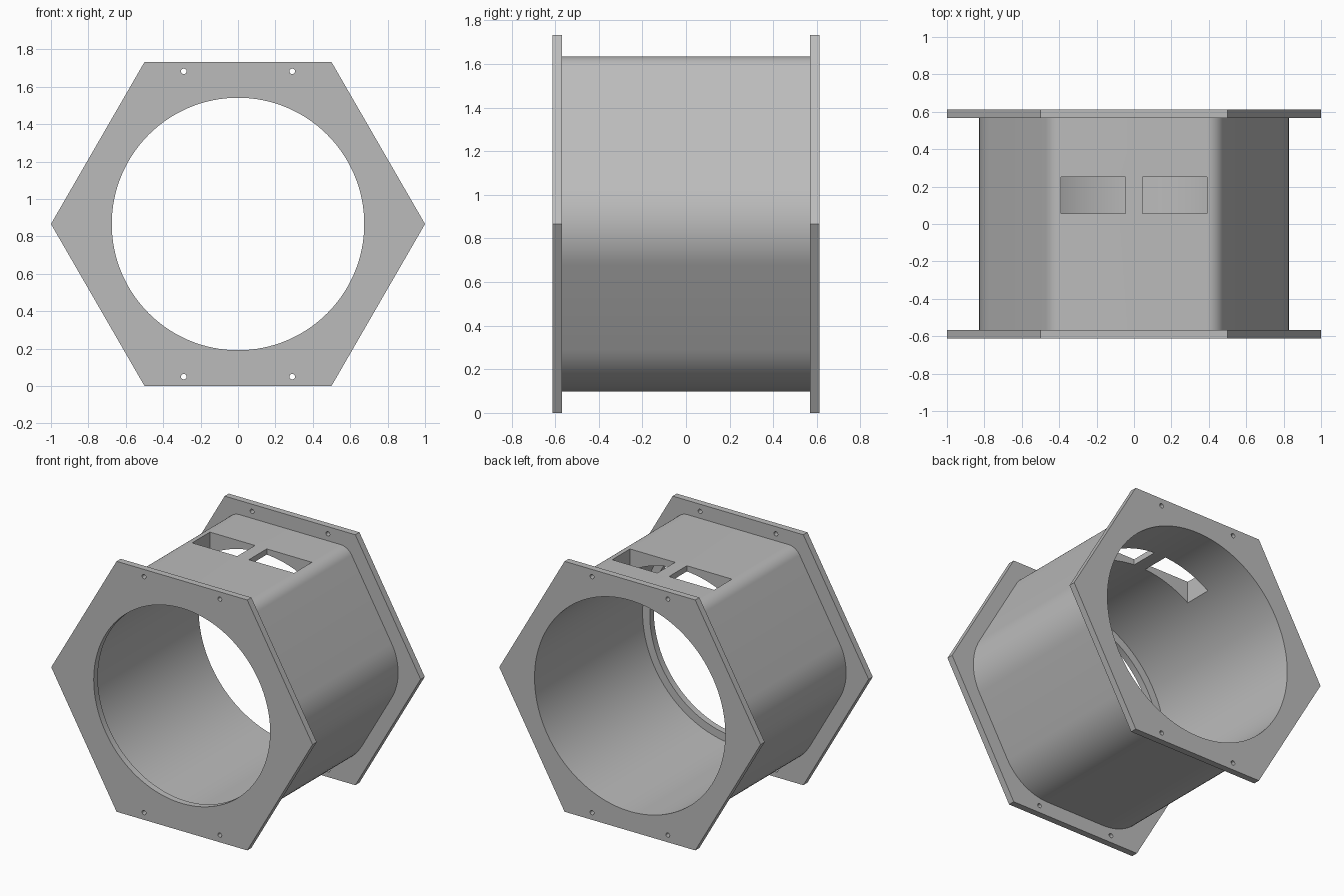
import bpy
import bmesh
from math import sin, cos, pi, radians
from mathutils import Vector

if "Cube" in bpy.data.objects:
    bpy.data.objects.remove(bpy.data.objects["Cube"])

MID = cos(pi / 6)          # height of the bore axis
END, INNER = 0.613, 0.568  # outer and inner faces of the flanges

grey = bpy.data.materials.new("plain grey")
grey.use_nodes = True
colour = (0.5, 0.5, 0.5, 1)
grey.diffuse_color = colour
grey.node_tree.nodes["Principled BSDF"].inputs["Base Color"].default_value = colour


def circle(radius, x=0, z=MID, count=128):
    return [(x + radius * cos(2 * pi * i / count), z + radius * sin(2 * pi * i / count))
            for i in range(count)]


def rounded_hexagon(apothem, radii, steps=12):
    """Hexagon outline whose corners have the given fillet radii."""
    points = []
    for i, r in enumerate(radii):
        angle = i * pi / 3
        centre = Vector((cos(angle), sin(angle))) * (apothem - r) / cos(pi / 6)
        for s in range(steps + 1):
            a = angle - pi / 6 + pi / 3 * s / steps
            points.append((centre.x + r * cos(a), MID + centre.y + r * sin(a)))
    return points


def prism(name, outline, y0, y1):
    """Extrude an x-z outline along y."""
    bm = bmesh.new()
    face = bm.faces.new([bm.verts.new((x, y0, z)) for x, z in outline])
    new = bmesh.ops.extrude_face_region(bm, geom=[face])["geom"]
    bmesh.ops.translate(bm, vec=(0, y1 - y0, 0),
                        verts=[v for v in new if isinstance(v, bmesh.types.BMVert)])
    bmesh.ops.recalc_face_normals(bm, faces=bm.faces)
    mesh = bpy.data.meshes.new(name)
    bm.to_mesh(mesh)
    bm.free()
    mesh.materials.append(grey)
    obj = bpy.data.objects.new(name, mesh)
    bpy.context.collection.objects.link(obj)
    return obj


def activate(obj):
    bpy.ops.object.select_all(action="DESELECT")
    obj.select_set(True)
    bpy.context.view_layer.objects.active = obj


def cut(obj, cutters):
    """Subtract every cutter, remove it, then smooth the curved walls."""
    activate(obj)
    for cutter in cutters:
        cutter.hide_render = True
        mod = obj.modifiers.new("cut", "BOOLEAN")
        mod.operation = "DIFFERENCE"
        mod.solver = "EXACT"
        mod.object = cutter
        bpy.ops.object.modifier_apply(modifier=mod.name)
        bpy.data.objects.remove(cutter)
    bpy.ops.object.shade_smooth_by_angle(angle=radians(25))


# Barrel: wide fillets at the sides and below, tight ones beside the top face
barrel = prism("barrel", rounded_hexagon(0.768, [0.38, 0.1, 0.1, 0.38, 0.38, 0.38]),
               -INNER, INNER)
cutters = [prism("bore_cutter", circle(0.73), -1, 1)]
# Two windows through the top wall
for x0, x1 in ((-0.39, -0.045), (0.045, 0.39)):
    cutters.append(prism("window_cutter", [(x0, 1.2), (x1, 1.2), (x1, 2), (x0, 2)],
                         0.055, 0.25))
cut(barrel, cutters)

# Hexagonal end flanges; the front one leaves a narrow lip in the bore
hexagon = [(cos(i * pi / 3), MID + sin(i * pi / 3)) for i in range(6)]
for name, y0, y1, bore in (("front_flange", -END, -INNER, 0.675),
                           ("back_flange", INNER, END, 0.73)):
    flange = prism(name, hexagon, y0, y1)
    cutters = [prism("bore_cutter", circle(bore), -1, 1)]
    for x in (-0.29, 0.29):
        for z in (0.05, 2 * MID - 0.05):
            cutters.append(prism("hole_cutter", circle(0.015, x, z, 24), -1, 1))
    cut(flange, cutters)
